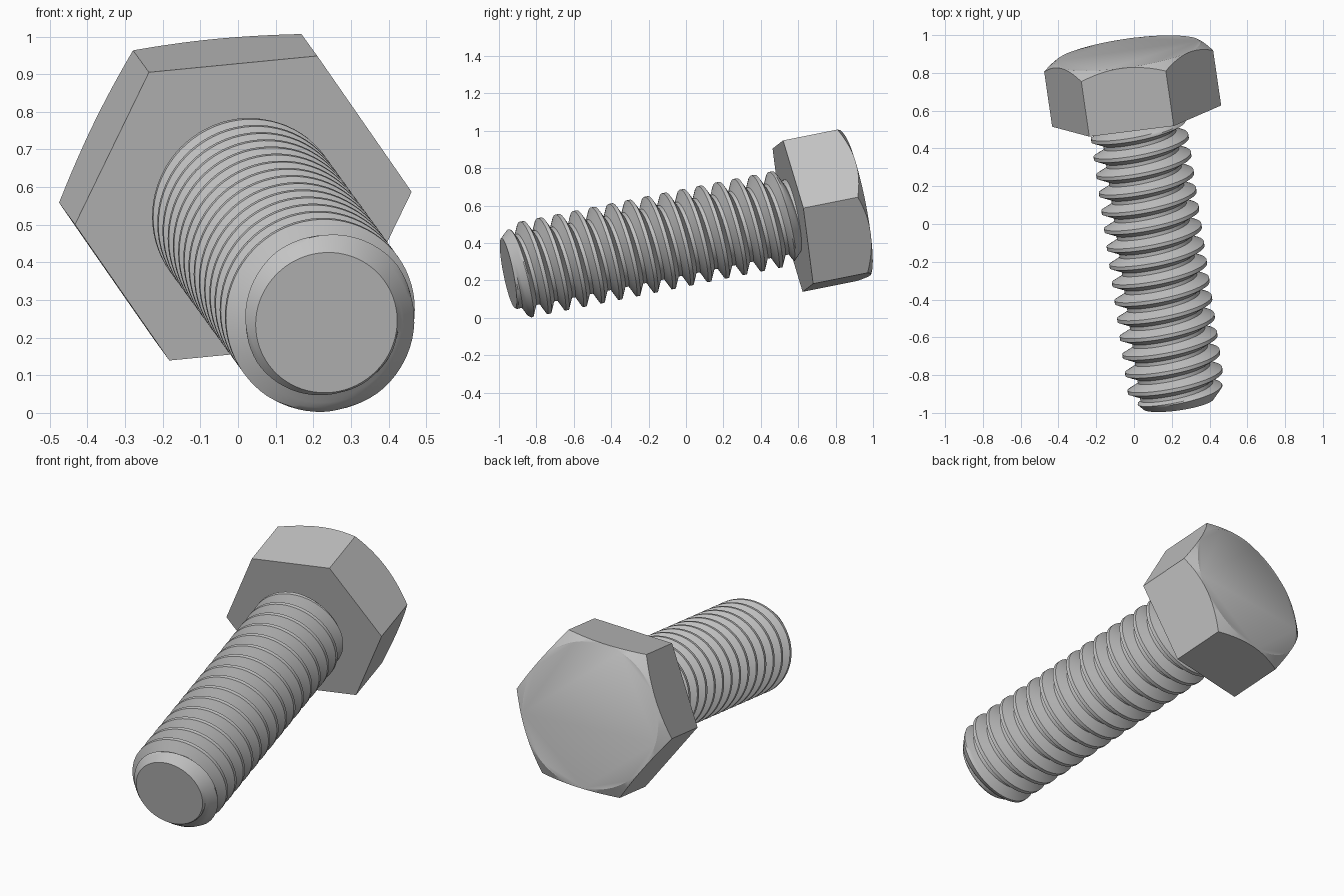
import bpy, bmesh, math
from mathutils import Vector, Matrix

cube = bpy.data.objects.get("Cube")
if cube:
    bpy.data.objects.remove(cube, do_unlink=True)

SEG = 72
LENGTH, PITCH, PHASE = 1.567, 0.098, 0.026
CREST, ROOT, TIP = 0.257, 0.197, 0.19
HEX_R, EDGE_H, TOP_H, HEX_TURN = 0.453, 0.30, 0.344, math.radians(26)

# Frame of the tilted bolt: local z runs from the tip to the head
axis = Vector((-0.141, 0.971, 0.194)).normalized()
up = Vector((0, -axis.z, axis.y)).normalized()
side = axis.cross(up)
frame = Matrix((up, side, axis)).transposed().to_4x4()
frame.translation = (0.235, -0.95, 0.24)

steel = bpy.data.materials.new("grey_steel")
steel.use_nodes = True
colour = (0.55, 0.55, 0.55, 1)
steel.diffuse_color = colour
steel.node_tree.nodes["Principled BSDF"].inputs["Base Color"].default_value = colour


def finish(bm, name):
    bmesh.ops.remove_doubles(bm, verts=bm.verts, dist=0.0002)
    bmesh.ops.dissolve_degenerate(bm, edges=bm.edges, dist=0.0001)
    bmesh.ops.recalc_face_normals(bm, faces=bm.faces)
    mesh = bpy.data.meshes.new(name)
    bm.to_mesh(mesh)
    bm.free()
    mesh.materials.append(steel)
    obj = bpy.data.objects.new(name, mesh)
    bpy.context.collection.objects.link(obj)
    obj.matrix_world = frame
    bpy.ops.object.select_all(action="DESELECT")
    obj.select_set(True)
    bpy.context.view_layer.objects.active = obj
    bpy.ops.object.shade_smooth_by_angle(angle=math.radians(30))


def ring(bm, radius, height):
    """Closed loop; radius and height are functions of the angle."""
    verts = []
    for i in range(SEG):
        a = math.tau * i / SEG + HEX_TURN
        verts.append(bm.verts.new((radius(a) * math.cos(a), radius(a) * math.sin(a), height(a))))
    return verts


def bridge(bm, low, high):
    for i in range(SEG):
        j = (i + 1) % SEG
        bm.faces.new((low[i], low[j], high[j], high[i]))


# Threaded shank: a helical strip trimmed by the tip chamfer and the run-out
def lerp(a, b, t):
    return a + (b - a) * t


corners = [(-0.1, CREST), (0.1, CREST), (0.4, ROOT), (0.6, ROOT), (0.9, CREST)]
profile = []
for (s0, r0), (s1, r1) in zip(corners, corners[1:]):
    steps = 4 if r0 != r1 else 2
    profile += [(lerp(s0, s1, k / steps), lerp(r0, r1, k / steps)) for k in range(steps)]


def shank_point(row, col):
    turn, k = divmod(row, len(profile))
    offset, r = profile[k]
    s = PHASE + PITCH * (turn - 2 + offset + col / SEG)
    s = min(max(s, 0), LENGTH)
    runout = lerp(CREST, ROOT, max(0, (s - LENGTH + 0.06) / 0.06))
    r = min(r, TIP + 0.9 * s, runout)
    a = math.tau * col / SEG
    return (r * math.cos(a), r * math.sin(a), s)


bm = bmesh.new()
rows = len(profile) * 20
grid = [[bm.verts.new(shank_point(j, i)) for i in range(SEG + 1)] for j in range(rows)]
for j in range(rows - 1):
    for i in range(SEG):
        bm.faces.new((grid[j][i], grid[j][i + 1], grid[j + 1][i + 1], grid[j + 1][i]))
bmesh.ops.remove_doubles(bm, verts=bm.verts, dist=0.0002)
bmesh.ops.dissolve_degenerate(bm, edges=bm.edges, dist=0.0001)
# Flat end of the tip
bmesh.ops.holes_fill(bm, edges=[e for e in bm.edges if e.is_boundary], sides=0)
finish(bm, "threaded_shank")


# Hexagonal head with a conical chamfer around its outer face
inner = HEX_R * math.cos(math.pi / 6)


def hex_radius(a):
    t = (a - HEX_TURN) % (math.pi / 3) - math.pi / 6
    return inner / math.cos(t)


def chamfer_height(a):
    return LENGTH + lerp(TOP_H, EDGE_H, (hex_radius(a) - inner) / (HEX_R - inner))


bm = bmesh.new()
base = ring(bm, hex_radius, lambda a: LENGTH)
rim = ring(bm, hex_radius, chamfer_height)
top = ring(bm, lambda a: inner - 0.003, lambda a: LENGTH + TOP_H)
bridge(bm, base, rim)
bridge(bm, rim, top)
bm.faces.new(top)
bm.faces.new(base)
finish(bm, "hex_head")
